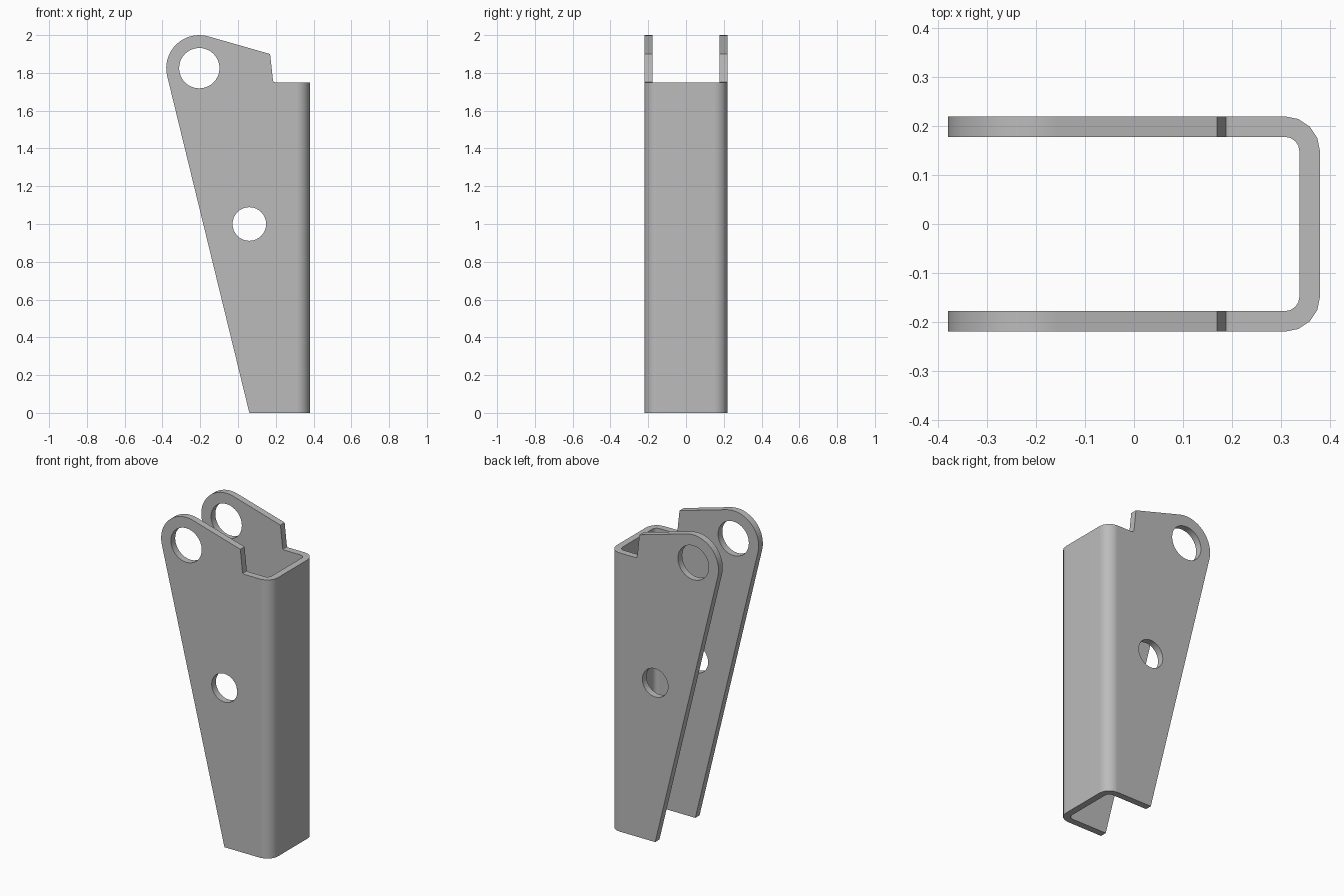
import bpy, bmesh, math
from mathutils import Vector

if "Cube" in bpy.data.objects:
    bpy.data.objects.remove(bpy.data.objects["Cube"])

steel = bpy.data.materials.new("grey steel")
steel.diffuse_color = (0.5, 0.5, 0.5, 1)
steel.use_nodes = True
steel.node_tree.nodes["Principled BSDF"].inputs["Base Color"].default_value = steel.diffuse_color


def prism(name, pts, depth):
    """Closed solid from a ring of 3D points, extruded along depth."""
    bm = bmesh.new()
    face = bm.faces.new([bm.verts.new(p) for p in pts])
    ext = bmesh.ops.extrude_face_region(bm, geom=[face])
    bmesh.ops.translate(bm, vec=Vector(depth),
                        verts=[v for v in ext["geom"] if isinstance(v, bmesh.types.BMVert)])
    bmesh.ops.recalc_face_normals(bm, faces=bm.faces[:])
    mesh = bpy.data.meshes.new(name)
    bm.to_mesh(mesh)
    bm.free()
    obj = bpy.data.objects.new(name, mesh)
    bpy.context.collection.objects.link(obj)
    return obj


def arc(cx, cy, r, a0, a1, n):
    return [(cx + r * math.cos(math.radians(a0 + (a1 - a0) * i / n)),
             cy + r * math.sin(math.radians(a0 + (a1 - a0) * i / n))) for i in range(n + 1)]


def tangent_angle(px, pz, cx, cz, r, side):
    """Angle on the circle where the line from a point touches it."""
    return math.degrees(math.atan2(pz - cz, px - cx)
                        + side * math.acos(r / math.hypot(px - cx, pz - cz)))


# U-shaped channel with bent corners, seen from the top
W, R, T = 0.22, 0.072, 0.042
outer = arc(0.38 - R, -W + R, R, -90, 0, 4) + arc(0.38 - R, W - R, R, 0, 90, 4)
inner = arc(0.38 - R, W - R, R - T, 90, 0, 4) + arc(0.38 - R, -W + R, R - T, 0, -90, 4)
section = [(-0.6, -W)] + outer + [(-0.6, W), (-0.6, W - T)] + inner + [(-0.6, -W + T)]
bracket = prism("folded_bracket", [(x, y, -0.2) for x, y in section], (0, 0, 2.4))
bracket.data.materials.append(steel)

# Side outline with rounded ear
ex, ez, er = -0.205, 1.825, 0.175
a0 = tangent_angle(0.17, 1.9, ex, ez, er, 1)
a1 = tangent_angle(0.06, 0, ex, ez, er, -1) % 360
outline = [(0.06, 0), (0.6, 0), (0.6, 1.75), (0.196, 1.75), (0.188, 1.753), (0.185, 1.761),
           (0.17, 1.9)] + arc(ex, ez, er, a0, a1, 16)
cutters = [(prism("outline_cutter", [(x, -0.4, z) for x, z in outline], (0, 0.8, 0)), 'INTERSECT')]

# Pin holes through both cheeks
for cx, cz, r in ((ex, ez, 0.107), (0.06, 1.0, 0.089)):
    ring = arc(cx, cz, r, 0, 360, 32)[:-1]
    cutters.append((prism("hole_cutter", [(x, -0.5, z) for x, z in ring], (0, 1.0, 0)), 'DIFFERENCE'))

for cutter, op in cutters:
    cutter.hide_render = True
    mod = bracket.modifiers.new(op, 'BOOLEAN')
    mod.object, mod.operation, mod.solver = cutter, op, 'EXACT'

# Apply the cuts and remove the helpers
bpy.context.view_layer.update()
dg = bpy.context.evaluated_depsgraph_get()
bracket.data = bpy.data.meshes.new_from_object(bracket.evaluated_get(dg))
bracket.modifiers.clear()
for cutter, op in cutters:
    bpy.data.objects.remove(cutter)
bracket.data.materials.clear()
bracket.data.materials.append(steel)

# Smooth bends, crisp plate edges
bpy.context.view_layer.objects.active = bracket
bracket.select_set(True)
bpy.ops.object.shade_smooth_by_angle(angle=math.radians(35))
wn = bracket.modifiers.new("even_normals", 'WEIGHTED_NORMAL')
wn.keep_sharp = True
